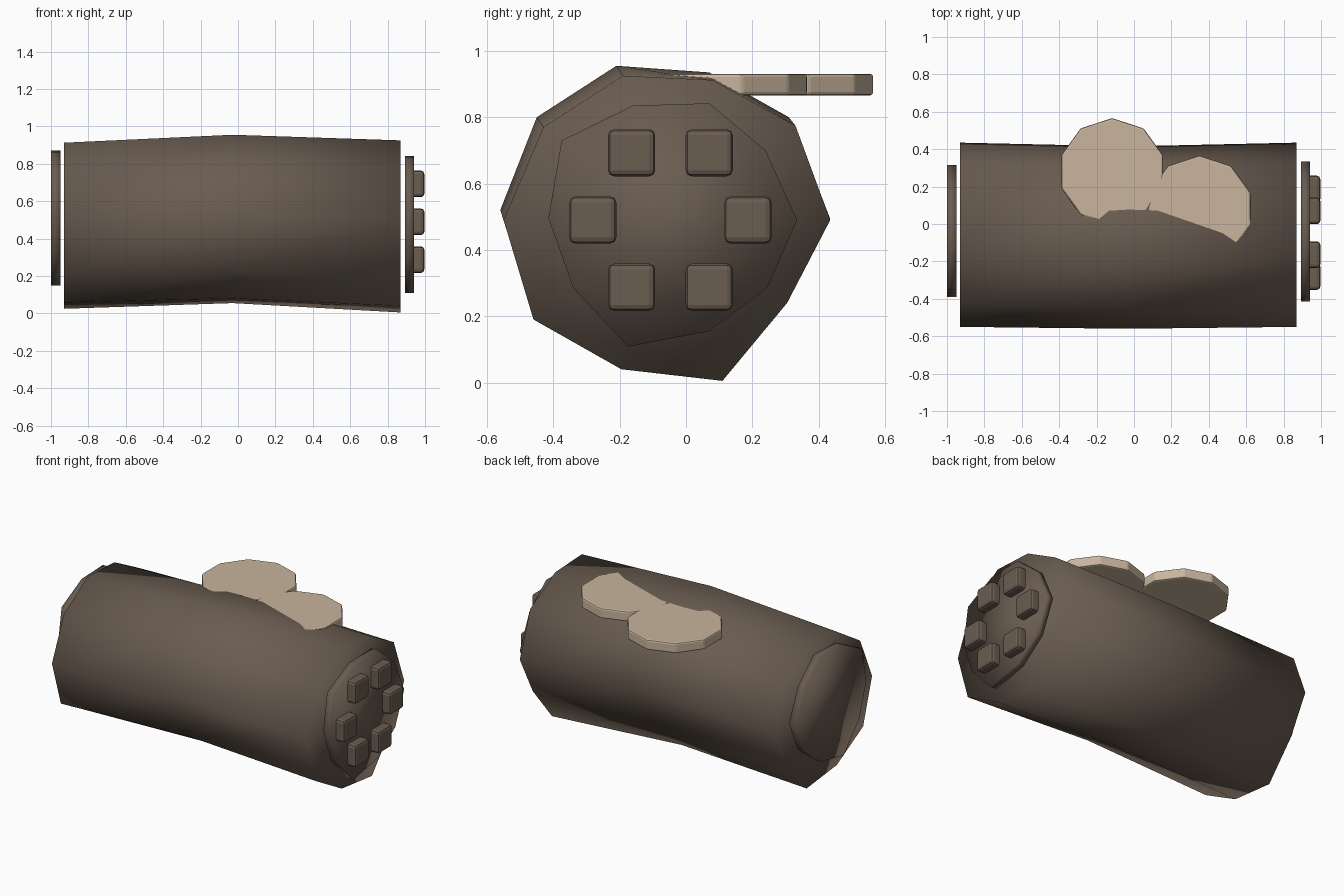
import bpy, bmesh
from math import cos, sin, radians
from mathutils import Vector

old = bpy.data.objects.get("Cube")
if old:
    bpy.data.objects.remove(old)


def material(name, rgb):
    m = bpy.data.materials.new(name)
    m.use_nodes = True
    m.diffuse_color = (*rgb, 1)
    m.node_tree.nodes["Principled BSDF"].inputs["Base Color"].default_value = (*rgb, 1)
    return m


bark = material("bark brown", (0.145, 0.109, 0.082))
cream = material("fungus cream", (0.58, 0.46, 0.34))


def loft(name, rings, mat, smooth=True):
    """Skin a stack of equal-length rings and cap both ends."""
    bm = bmesh.new()
    loops = [[bm.verts.new(p) for p in ring] for ring in rings]
    n = len(loops[0])
    for a, b in zip(loops, loops[1:]):
        for i in range(n):
            bm.faces.new((a[i], a[(i + 1) % n], b[(i + 1) % n], b[i]))
    bm.faces.new(loops[0])
    bm.faces.new(loops[-1])
    bmesh.ops.recalc_face_normals(bm, faces=bm.faces)
    for f in bm.faces:
        f.smooth = smooth
    mesh = bpy.data.meshes.new(name)
    bm.to_mesh(mesh)
    bm.free()
    mesh.materials.append(mat)
    obj = bpy.data.objects.new(name, mesh)
    bpy.context.collection.objects.link(obj)
    return obj


def bevel(obj, width, segments):
    mod = obj.modifiers.new("Soft edges", "BEVEL")
    mod.width, mod.segments = width, segments


def section(x, profile, dy=0, dz=0):
    return [Vector((x, y + dy, z + dz)) for y, z in profile]


# Log: uneven ten-sided trunk, arched slightly at the middle
end = [(-.55, .49), (-.43, .77), (-.19, .925), (.08, .912), (.33, .775),
       (.435, .49), (.305, .24), (.11, .005), (-.195, .04), (-.46, .19)]
mid = [(-.56, .52), (-.45, .8), (-.21, .955), (.07, .935), (.31, .8),
       (.415, .52), (.29, .27), (.09, .055), (-.19, .08), (-.45, .23)]
far = [(y, z * .965 + .02) for y, z in end]
loft("log", [section(-.93, far), section(-.03, mid), section(.87, end)], bark)

# Cut-wood discs just off both ends
disc = [(-.16, .835), (.07, .842), (.24, .70), (.335, .49), (.245, .285),
        (.07, .155), (-.175, .108), (-.34, .285), (-.415, .495), (-.375, .73)]
small = [(y * .94, .51 + (z - .475) * .98) for y, z in disc]
loft("left_disc", [section(.893, disc), section(.94, disc)], bark)
loft("right_disc", [section(-1, small), section(-.95, small)], bark)

# Six knobs in a hexagon on the left disc
for k in range(6):
    a = radians(60 * k)
    y, z, h = -.047 + .234 * cos(a), .49 + .234 * sin(a), .071
    square = [(y - h, z - h), (y + h, z - h), (y + h, z + h), (y - h, z + h)]
    knob = loft(f"knob_{k + 1}", [section(.92, square), section(.996, square)], bark)
    bevel(knob, .018, 2)
    knob.data.shade_flat()

# Shelf fungi: flat ten-sided caps tucked into the back of the log
for name, cx, cy in (("large_fungus", -.117, .28), ("small_fungus", .35, .08)):
    rings = [[Vector((cx + .286 * cos(radians(36 * i + 18)),
                      cy + .286 * sin(radians(36 * i + 18)), z)) for i in range(10)]
             for z in (.866, .931)]
    bevel(loft(name, rings, cream, False), .01, 2)
